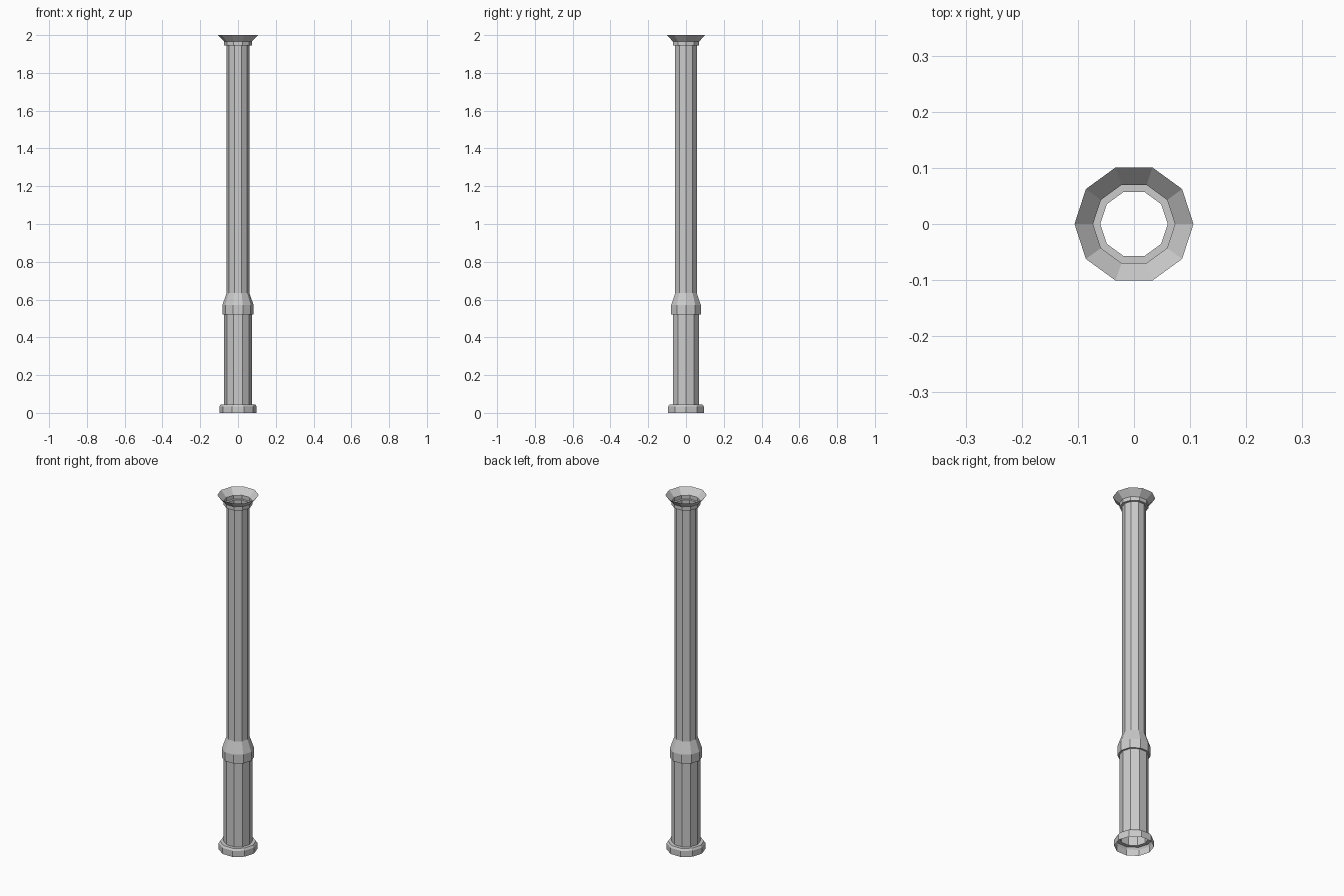
import bpy
from math import cos, sin, tau

if "Cube" in bpy.data.objects:
    bpy.data.objects.remove(bpy.data.objects["Cube"])

SIDES = 10


def lathe(name, profile):
    """Open ten-sided shell from (radius, height) pairs, listed bottom to top."""
    verts = [(r * cos(tau * i / SIDES), r * sin(tau * i / SIDES), z)
             for r, z in profile for i in range(SIDES)]
    faces = []
    for k in range(len(profile) - 1):
        a, b = k * SIDES, (k + 1) * SIDES
        for i in range(SIDES):
            j = (i + 1) % SIDES
            faces.append((a + i, a + j, b + j, b + i))
    mesh = bpy.data.meshes.new(name)
    mesh.from_pydata(verts, [], faces)
    obj = bpy.data.objects.new(name, mesh)
    bpy.context.collection.objects.link(obj)
    return obj


# Foot ring with a chamfered top edge
lathe("base", [(0.099, 0), (0.099, 0.034), (0.092, 0.045), (0.073, 0.045)])
# Wide lower shaft
lathe("lower_shaft", [(0.073, 0.045), (0.073, 0.52)])
# Band and taper between the two shafts
lathe("collar", [(0.073, 0.52), (0.083, 0.52), (0.083, 0.57), (0.06, 0.635)])
# Slim upper shaft
lathe("upper_shaft", [(0.06, 0.635), (0.06, 1.945)])
# Small band and flared open top
lathe("capital", [(0.06, 1.945), (0.073, 1.945), (0.073, 1.966), (0.106, 2.0)])
